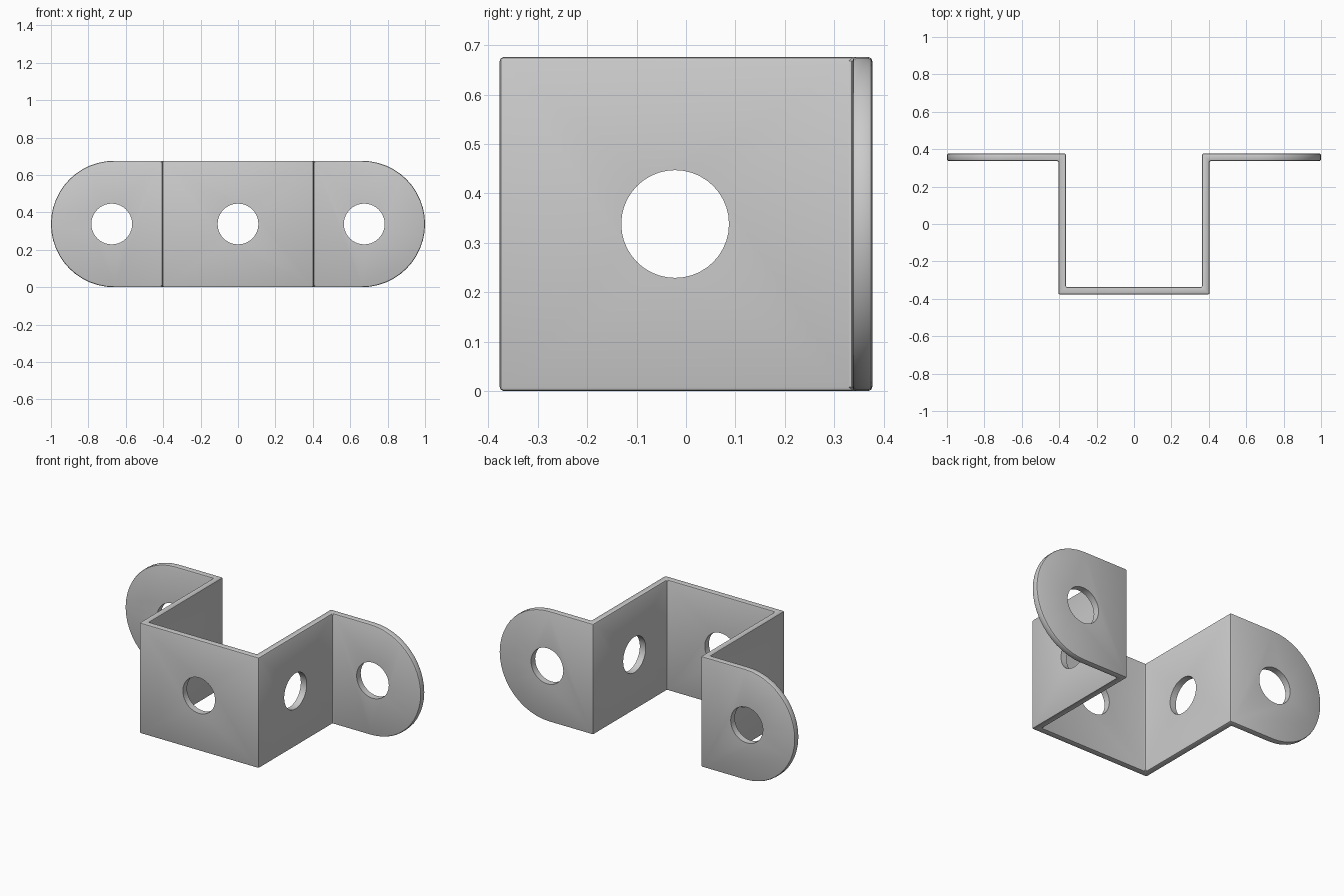
import bpy, bmesh
from math import pi, sin, cos
from mathutils import Vector

if "Cube" in bpy.data.objects:
    bpy.data.objects.remove(bpy.data.objects["Cube"])

H, R, T = 0.676, 0.338, 0.04      # strap height, end radius, sheet thickness
W, D = 0.404, 0.377               # half width of channel, half depth
HOLE_R = 0.109


def prism(name, pts, place, lo, hi):
    """Extrude a 2D outline between lo and hi; place maps (u, v, depth) to xyz."""
    bm = bmesh.new()
    face = bm.faces.new([bm.verts.new(place(u, v, lo)) for u, v in pts])
    ext = bmesh.ops.extrude_face_region(bm, geom=[face])
    shift = Vector(place(0, 0, hi)) - Vector(place(0, 0, lo))
    bmesh.ops.translate(bm, vec=shift,
                        verts=[g for g in ext["geom"] if isinstance(g, bmesh.types.BMVert)])
    bmesh.ops.recalc_face_normals(bm, faces=bm.faces)
    me = bpy.data.meshes.new(name)
    bm.to_mesh(me)
    bm.free()
    ob = bpy.data.objects.new(name, me)
    bpy.context.collection.objects.link(ob)
    return ob


def arc(cu, cv, r, a0, a1, n):
    return [(cu + r * cos(a0 + (a1 - a0) * i / n), cv + r * sin(a0 + (a1 - a0) * i / n))
            for i in range(n + 1)]


def apply(ob, kind, **settings):
    m = ob.modifiers.new(kind, kind)
    for k, v in settings.items():
        setattr(m, k, v)
    bpy.context.view_layer.objects.active = ob
    bpy.ops.object.modifier_apply(modifier=m.name)


def boolean(ob, cutter, op):
    apply(ob, 'BOOLEAN', object=cutter, operation=op, solver='EXACT')
    bpy.data.objects.remove(cutter)


along_x = lambda u, v, d: (d, u, v)
along_y = lambda u, v, d: (u, d, v)
along_z = lambda u, v, d: (u, v, d)

# Hat-shaped sheet profile, mirrored about x = 0
half = [(W, -D), (W, D - T), (1.1, D - T), (1.1, D), (W - T, D), (W - T, -D + T)]
profile = half + [(-x, y) for x, y in reversed(half)]
bracket = prism("bracket", profile, along_z, -0.1, H + 0.1)

# Trim to the rounded-end strap outline
c = 1 - R
outline = arc(c, R, R, -pi / 2, pi / 2, 24) + arc(-c, R, R, pi / 2, 3 * pi / 2, 24)
boolean(bracket, prism("strap_outline", outline, along_y, -0.6, 0.6), 'INTERSECT')

# Softened sheet edges
apply(bracket, 'BEVEL', width=0.008, segments=2, limit_method='ANGLE', angle_limit=pi / 4)

# Screw holes through the front plate and ears, then through the side walls
holes = [(x, R, along_y) for x in (-0.675, 0, 0.675)] + [(-0.022, R, along_x)]
for u, v, axis in holes:
    ring = arc(u, v, HOLE_R, 0, 2 * pi, 40)[:-1]
    boolean(bracket, prism("hole_cutter", ring, axis, -0.6, 0.6), 'DIFFERENCE')

bpy.ops.object.select_all(action='DESELECT')
bracket.select_set(True)
bpy.context.view_layer.objects.active = bracket
bpy.ops.object.shade_smooth_by_angle(angle=pi / 6)
